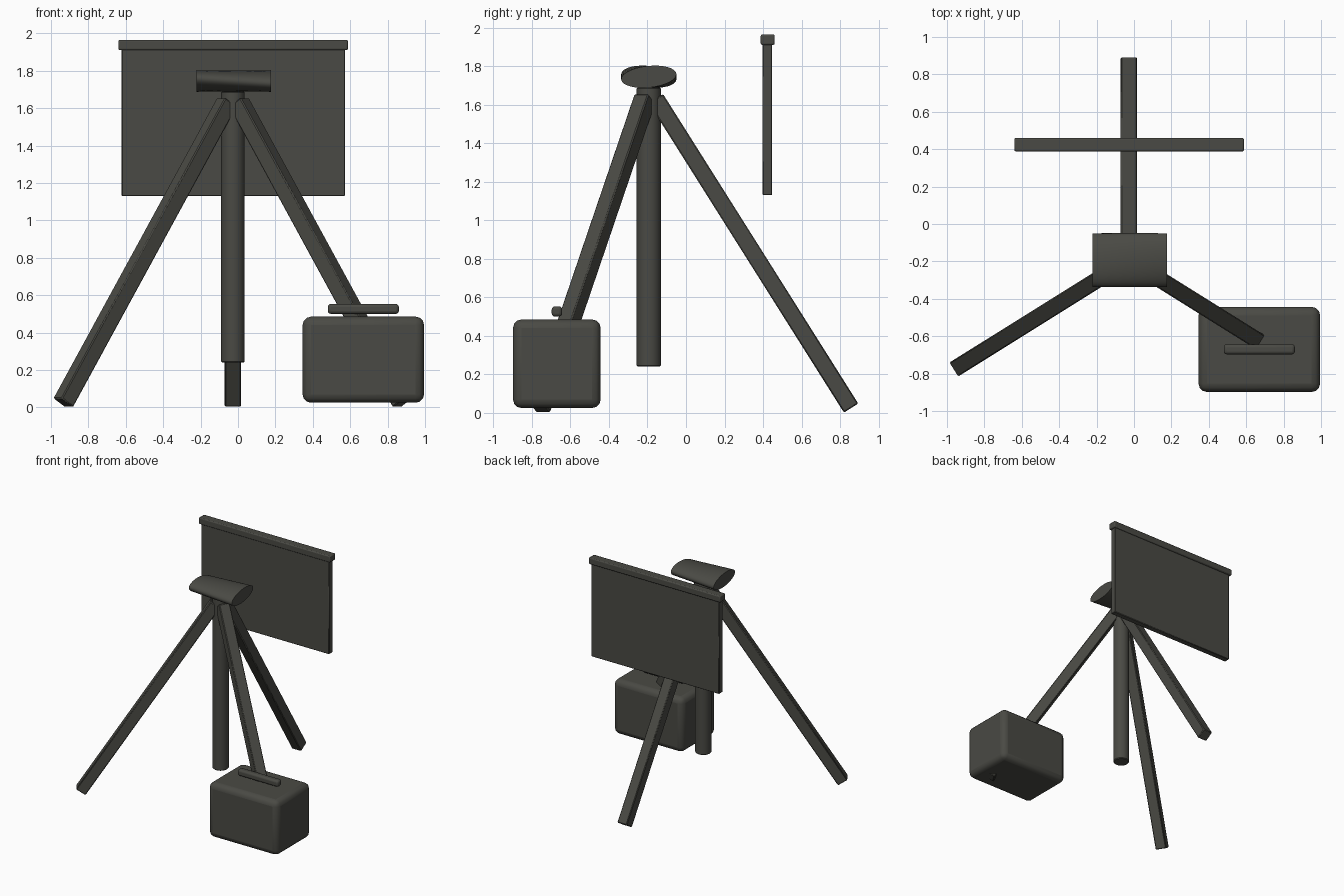
import bpy, bmesh, math
from mathutils import Vector, Matrix

cube = bpy.data.objects.get("Cube")
if cube:
    bpy.data.objects.remove(cube, do_unlink=True)

# Single dark olive grey finish
grey = bpy.data.materials.new("dark_olive_grey")
grey.use_nodes = True
colour = (0.068, 0.068, 0.058, 1)
grey.diffuse_color = colour
grey.node_tree.nodes["Principled BSDF"].inputs["Base Color"].default_value = colour


def finish(name, bm, bevel=0, segments=1):
    bmesh.ops.recalc_face_normals(bm, faces=bm.faces)
    mesh = bpy.data.meshes.new(name)
    bm.to_mesh(mesh)
    bm.free()
    mesh.materials.append(grey)
    obj = bpy.data.objects.new(name, mesh)
    bpy.context.collection.objects.link(obj)
    if bevel:
        mod = obj.modifiers.new("Bevel", 'BEVEL')
        mod.width, mod.segments = bevel, segments
    bpy.ops.object.select_all(action='DESELECT')
    obj.select_set(True)
    bpy.context.view_layer.objects.active = obj
    bpy.ops.object.shade_smooth_by_angle(angle=math.radians(35))
    return obj


def box(name, low, high, bevel=0, segments=1):
    low, high = Vector(low), Vector(high)
    bm = bmesh.new()
    bmesh.ops.create_cube(bm, size=1)
    bmesh.ops.scale(bm, vec=high - low, verts=bm.verts)
    bmesh.ops.translate(bm, vec=(low + high) / 2, verts=bm.verts)
    return finish(name, bm, bevel, segments)


hub = Vector((-0.027, -0.193, 1.69))


def leg(name, degrees, reach):
    # Square bar from the hub to the ground, one face kept upright
    a = math.radians(degrees)
    foot = Vector((hub.x + reach * math.cos(a), hub.y + reach * math.sin(a), 0.025))
    along = foot - hub
    start = hub + along * 0.035
    side = Vector((-math.sin(a), math.cos(a), 0))
    z = along.normalized()
    x = side.cross(z)
    bm = bmesh.new()
    bmesh.ops.create_cube(bm, size=1)
    bmesh.ops.scale(bm, vec=(0.088, 0.088, (foot - start).length), verts=bm.verts)
    turn = Matrix((x, side, z)).transposed().to_4x4()
    bmesh.ops.transform(bm, matrix=Matrix.Translation((start + foot) / 2) @ turn, verts=bm.verts)
    finish(name, bm, 0.006)


# Tripod
leg("back_leg", 90, 1.05)
leg("front_right_leg", 212, 1.07)
leg("front_left_leg", -32, 1.07)

# Round centre column
bm = bmesh.new()
bmesh.ops.create_cone(bm, cap_ends=True, segments=32, radius1=0.063, radius2=0.063, depth=1.45)
bmesh.ops.translate(bm, vec=(hub.x, hub.y, 0.965), verts=bm.verts)
finish("centre_column", bm, 0.006)

# Oval head, lofted along x with a slight twist between its ends
bm = bmesh.new()
rings = []
steps, sides = 8, 32
for i in range(steps + 1):
    t = i / steps * 2 - 1
    tilt = math.radians(6) * t
    ring = []
    for k in range(sides):
        a = math.tau * k / sides
        y, z = 0.144 * math.cos(a), 0.056 * math.sin(a)
        ring.append(bm.verts.new((-0.023 + 0.2 * t,
                                  hub.y + y * math.cos(tilt) - z * math.sin(tilt),
                                  1.745 + y * math.sin(tilt) + z * math.cos(tilt))))
    rings.append(ring)
for r, s in zip(rings, rings[1:]):
    for k in range(sides):
        n = (k + 1) % sides
        bm.faces.new((r[k], r[n], s[n], s[k]))
bm.faces.new(rings[0])
bm.faces.new(rings[-1])
finish("oval_head", bm)

# Hanging board and its top rail
box("board", (-0.622, 0.397, 1.13), (0.573, 0.447, 1.92), 0.004)
box("board_top_rail", (-0.64, 0.388, 1.91), (0.588, 0.46, 1.965), 0.008, 2)

# Case with a carrying handle
box("case", (0.345, -0.898, 0.025), (0.995, -0.443, 0.485), 0.045, 3)
box("case_handle", (0.48, -0.697, 0.5), (0.86, -0.643, 0.553), 0.016, 3)
